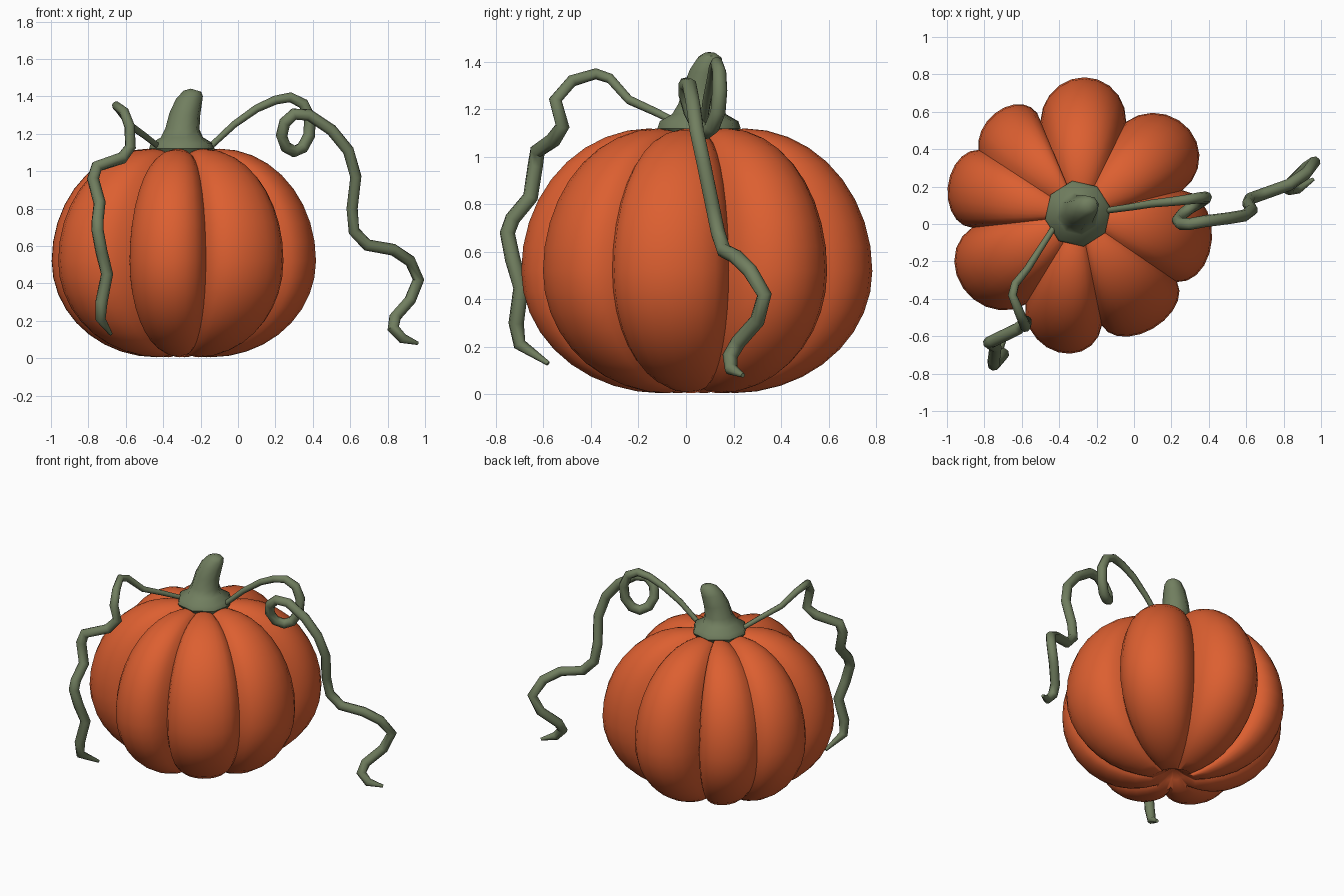
import bpy, bmesh, math
from mathutils import Vector

if "Cube" in bpy.data.objects:
    bpy.data.objects.remove(bpy.data.objects["Cube"])


def material(name, color):
    m = bpy.data.materials.new(name)
    m.diffuse_color = (*color, 1)
    m.use_nodes = True
    m.node_tree.nodes["Principled BSDF"].inputs["Base Color"].default_value = m.diffuse_color
    return m


ORANGE = material("orange_skin", (0.72, 0.115, 0.03))
GREEN = material("green_stem", (0.165, 0.21, 0.115))


def finish(bm, name, mat, angle):
    bmesh.ops.remove_doubles(bm, verts=bm.verts, dist=0.0005)
    bmesh.ops.recalc_face_normals(bm, faces=bm.faces)
    me = bpy.data.meshes.new(name)
    bm.to_mesh(me)
    bm.free()
    ob = bpy.data.objects.new(name, me)
    bpy.context.collection.objects.link(ob)
    me.materials.append(mat)
    bpy.ops.object.select_all(action='DESELECT')
    ob.select_set(True)
    bpy.context.view_layer.objects.active = ob
    bpy.ops.object.shade_smooth_by_angle(angle=math.radians(angle))
    return ob


def bridge(bm, rings):
    for a, b in zip(rings, rings[1:]):
        n = len(a)
        for i in range(n):
            bm.faces.new((a[i], a[(i + 1) % n], b[(i + 1) % n], b[i]))


def polar(deg, r):
    return Vector((math.cos(math.radians(deg)), math.sin(math.radians(deg)))) * r


# Pumpkin: irregular eight-lobed outline, scaled along a height profile
CX, CY, CREST = -0.29, 0.045, 0.735
seams = [(13.8, .566), (63.7, .56), (112.6, .547), (147, .645), (186.4, .58),
         (238.6, .556), (281.4, .60), (325.7, .63)]
tips = [(38, .745), (88, .74), (125, .705), (168, .722), (212, .735),
        (261, .74), (303, .72), (350, .718)]
outline = []
STEPS = 10
for i, tip in enumerate(tips):
    s1, s2 = polar(*seams[i]), polar(*seams[(i + 1) % 8])
    mid, half, t = (s1 + s2) / 2, (s2 - s1) / 2, polar(*tip)
    for k in range(STEPS):
        a = math.pi * (k / STEPS - 0.5)
        outline.append((mid + half * math.sin(a) + (t - mid) * math.cos(a), math.cos(a)))

profile = [(0, .10), (.07, .05)]
for k in range(-9, 10):
    u = math.radians(k * 10)
    c, h = (.15, .515) if k < 0 else (.2, .6)
    profile.append((c + (CREST - c) * math.cos(u), .52 + h * math.sin(u)))
profile += [(.1, 1.105), (0, 1.09)]

bm = bmesh.new()
rings = []
for rho, z in profile:
    ring = []
    for p, bulge in outline:
        dip = 0.05 * (1 - bulge) * min(1, rho / 0.2)
        q = p * rho / CREST
        ring.append(bm.verts.new((CX + q.x, CY + q.y, .52 + (z - .52) * (1 - dip))))
    rings.append(ring)
bridge(bm, rings)
finish(bm, "pumpkin_body", ORANGE, 40)

# Stem: eight-sided flared base and leaning stalk (x, y, z, radius)
stem = [(-.30, .055, 1.08, .15), (-.30, .055, 1.12, .178), (-.30, .055, 1.15, .168),
        (-.30, .055, 1.18, .115), (-.297, .06, 1.225, .093), (-.285, .07, 1.30, .083),
        (-.263, .085, 1.37, .07), (-.24, .098, 1.415, .053), (-.225, .10, 1.433, .028)]
bm = bmesh.new()
rings = []
for x, y, z, r in stem:
    ring = []
    for i in range(8):
        p = polar(i * 45 + 10, r)
        ring.append(bm.verts.new((x + p.x, y + p.y, z + p.x * -0.3 * max(0, z - 1.2) / 0.23)))
    rings.append(ring)
bridge(bm, rings)
bm.faces.new(rings[0])
bm.faces.new(rings[-1])
finish(bm, "stem", GREEN, 50)


# Vines: tapered round tubes along hand-placed paths
def vine(name, pts, r0, r1, grow):
    cu = bpy.data.curves.new(name, 'CURVE')
    cu.dimensions = '3D'
    cu.bevel_depth = 1.0
    cu.bevel_resolution = 2
    cu.use_fill_caps = True
    sp = cu.splines.new('POLY')
    sp.points.add(len(pts) - 1)
    n = len(pts)
    for i, p in enumerate(pts):
        sp.points[i].co = (*p, 1)
        sp.points[i].radius = r0 + (r1 - r0) * min(1, i / grow)
    sp.points[n - 1].radius = r1 * 0.3
    sp.points[n - 2].radius = r1 * 0.85
    ob = bpy.data.objects.new(name, cu)
    bpy.context.collection.objects.link(ob)
    cu.materials.append(GREEN)
    bpy.ops.object.select_all(action='DESELECT')
    ob.select_set(True)
    bpy.context.view_layer.objects.active = ob
    bpy.ops.object.convert(target='MESH')
    bpy.ops.object.shade_smooth_by_angle(angle=math.radians(50))


vine("right_vine", [
    (-.16, .07, 1.12), (-.02, .09, 1.25), (.1, .11, 1.335), (.2, .12, 1.38),
    (.28, .13, 1.395), (.35, .14, 1.36), (.385, .142, 1.28), (.38, .135, 1.19),
    (.345, .11, 1.125), (.30, .085, 1.105), (.255, .05, 1.13), (.233, .02, 1.19),
    (.25, .0, 1.26), (.30, .0, 1.305), (.38, .015, 1.3), (.5, .03, 1.22),
    (.59, .045, 1.11), (.63, .075, .97), (.61, .11, .8), (.62, .135, .68),
    (.69, .16, .605), (.83, .21, .58), (.92, .27, .52), (.965, .33, .42),
    (.92, .30, .31), (.84, .22, .22), (.83, .185, .16), (.88, .19, .105),
    (.96, .24, .08)], .016, .032, 6)

vine("left_vine", [
    (-.41, .01, 1.12), (-.5, -.13, 1.19), (-.57, -.24, 1.24), (-.635, -.32, 1.33),
    (-.65, -.38, 1.35), (-.61, -.48, 1.32), (-.58, -.55, 1.24), (-.575, -.52, 1.13),
    (-.62, -.56, 1.07), (-.755, -.625, 1.025), (-.775, -.635, .96), (-.74, -.655, .83),
    (-.75, -.73, .74), (-.75, -.752, .68), (-.73, -.73, .57), (-.70, -.695, .45),
    (-.73, -.715, .3), (-.735, -.70, .21), (-.68, -.58, .13)], .015, .033, 8)
